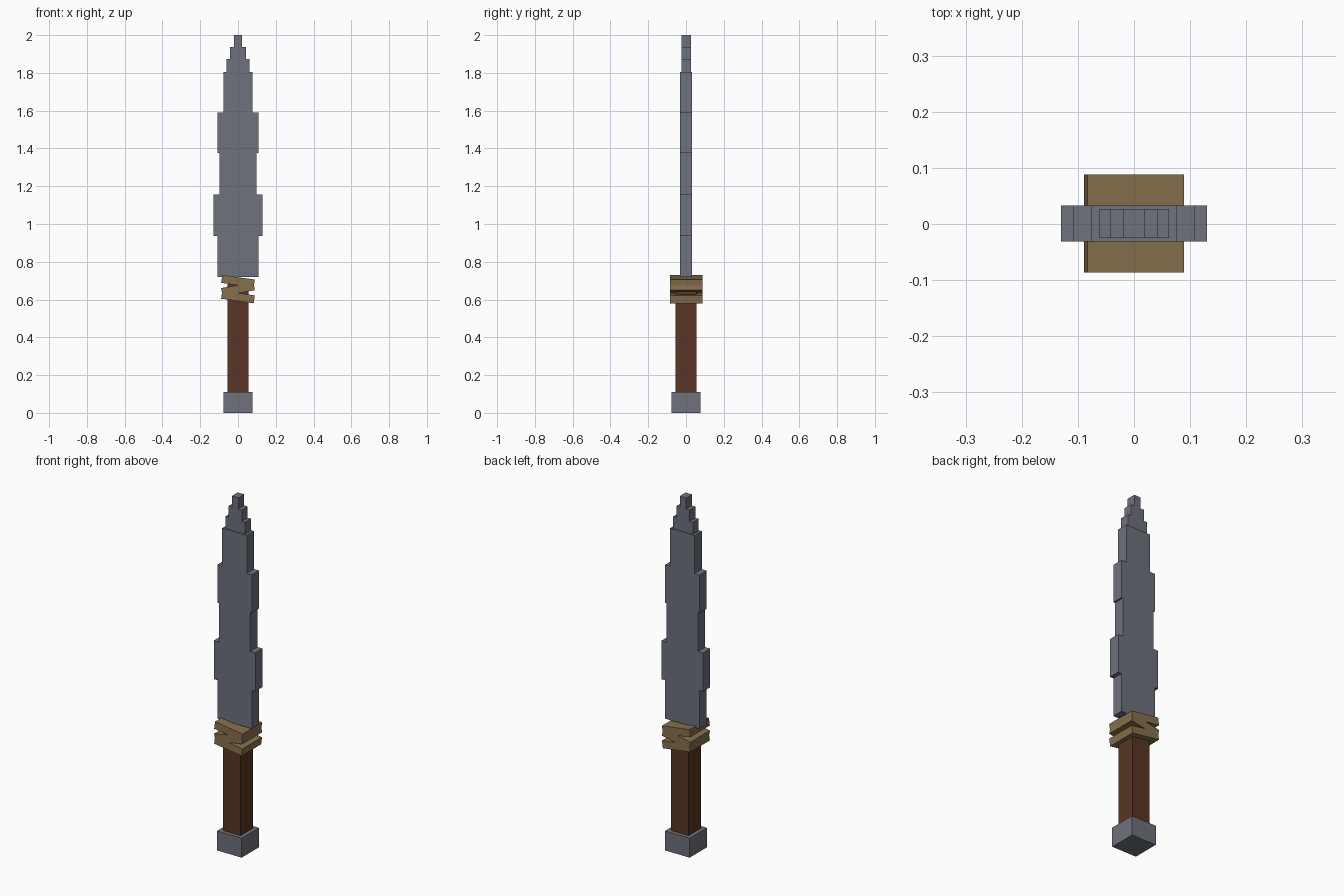
import bpy
import math

if "Cube" in bpy.data.objects:
    bpy.data.objects.remove(bpy.data.objects["Cube"])


def material(name, rgb):
    m = bpy.data.materials.new(name)
    m.diffuse_color = (*rgb, 1.0)
    m.use_nodes = True
    m.node_tree.nodes["Principled BSDF"].inputs["Base Color"].default_value = m.diffuse_color
    return m


steel = material("steel grey", (0.156, 0.168, 0.202))
wood = material("dark brown wood", (0.098, 0.037, 0.017))
cord = material("tan cord", (0.238, 0.162, 0.072))


def box(name, size, centre, mat, tilt=0.0):
    """Box of full size, optionally tilted about the y axis (right end up)."""
    bpy.ops.mesh.primitive_cube_add(size=1, location=(0, 0, 0))
    ob = bpy.context.object
    ob.name = name
    for v in ob.data.vertices:
        v.co = [c * s for c, s in zip(v.co, size)]
    ob.location = centre
    ob.rotation_euler = (0, -math.radians(tilt), 0)
    ob.data.materials.append(mat)
    return ob


# Pommel and grip
box("pommel", (0.154, 0.154, 0.11), (0, 0, 0.055), steel)
box("grip", (0.11, 0.11, 0.585), (0, 0, 0.4025), wood)

# Zigzag cord binding
for name, z, tilt in (("binding_lower", 0.613, -8),
                      ("binding_middle", 0.655, 10),
                      ("binding_upper", 0.697, -8)):
    box(name, (0.174, 0.174, 0.042), (0, 0.001, z), cord, tilt)

# Stepped blade: bottom z, top z, half width, thickness
steps = (
    (0.72, 0.937, 0.108, 0.064),
    (0.937, 1.155, 0.13, 0.064),
    (1.155, 1.375, 0.098, 0.064),
    (1.375, 1.59, 0.108, 0.064),
    (1.59, 1.805, 0.077, 0.064),
    (1.805, 1.873, 0.062, 0.052),
    (1.873, 1.937, 0.042, 0.052),
    (1.937, 2.0, 0.02, 0.052),
)
for i, (z0, z1, hw, t) in enumerate(steps, 1):
    box(f"blade_step_{i}", (2 * hw, t, z1 - z0), (0, 0.001, (z0 + z1) / 2), steel)
